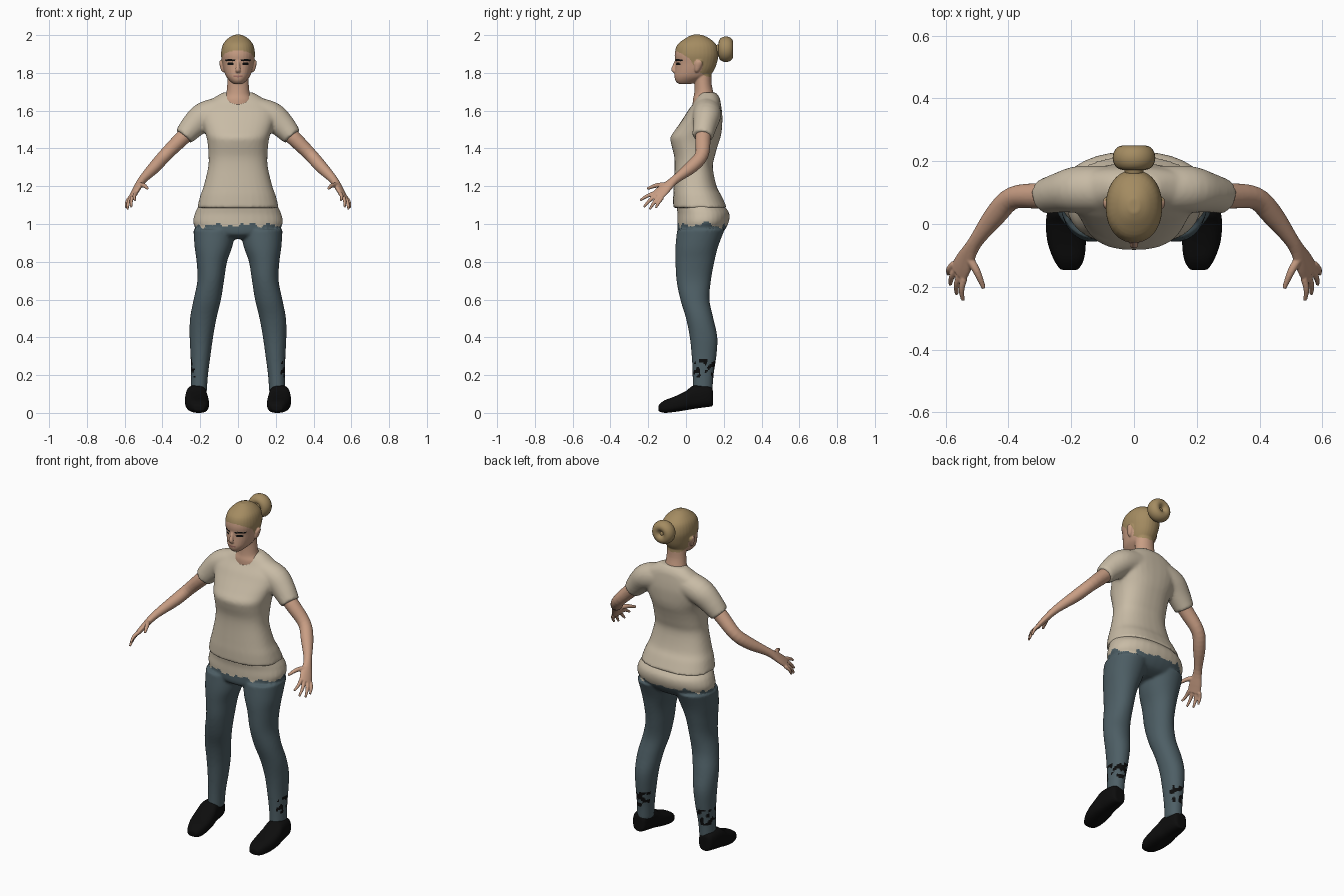
import bpy, bmesh, math
from mathutils import Vector, noise

cube = bpy.data.objects.get("Cube")
if cube:
    bpy.data.objects.remove(cube, do_unlink=True)


def material(name, rgb):
    m = bpy.data.materials.new(name)
    m.use_nodes = True
    m.diffuse_color = (*rgb, 1)
    bsdf = m.node_tree.nodes["Principled BSDF"]
    bsdf.inputs["Base Color"].default_value = (*rgb, 1)
    bsdf.inputs["Roughness"].default_value = 0.8
    return m


BEIGE = material("beige cloth", (0.58, 0.50, 0.38))
SKIN = material("skin", (0.58, 0.34, 0.23))
HAIR = material("blonde hair", (0.37, 0.26, 0.12))
DENIM = material("blue grey denim", (0.075, 0.113, 0.13))
BLACK = material("black", (0.004, 0.004, 0.004))
LIPS = material("lips", (0.36, 0.16, 0.13))


def smooth_rows(rows, steps=4):
    """Catmull-Rom interpolation between rows of numbers."""
    out = []
    for i in range(len(rows) - 1):
        a, b, c, d = (rows[max(i - 1, 0)], rows[i], rows[i + 1], rows[min(i + 2, len(rows) - 1)])
        for k in range(steps):
            t = k / steps
            out.append([q + 0.5 * t * (r - p + t * (2 * p - 5 * q + 4 * r - s + t * (3 * (q - r) + s - p)))
                        for p, q, r, s in zip(a, b, c, d)])
    return out + [list(rows[-1])]


def skin_rings(bm, rings):
    """Bridge rings of points into a closed solid."""
    rings = [[bm.verts.new(p) for p in ring] for ring in rings]
    n = len(rings[0])
    for r0, r1 in zip(rings, rings[1:]):
        for i in range(n):
            j = (i + 1) % n
            bm.faces.new((r0[i], r0[j], r1[j], r1[i]))
    bm.faces.new(rings[0])
    bm.faces.new(rings[-1])


def outline(n, p):
    """Unit superellipse."""
    pts = []
    for i in range(n):
        a = 2 * math.pi * (i + 0.5) / n
        c, s = math.cos(a), math.sin(a)
        pts.append((math.copysign(abs(c) ** (2 / p), c), math.copysign(abs(s) ** (2 / p), s)))
    return pts


def loft(bm, rows, side=1, p=2.0, along_y=False, n=32):
    """Rows are (position, x0, x1, v0, v1), stacked along z or along y."""
    rings = []
    for h, x0, x1, v0, v1 in smooth_rows(rows):
        ring = []
        for c, s in outline(n, p):
            x = side * ((x0 + x1) / 2 + c * (x1 - x0) / 2)
            v = (v0 + v1) / 2 + s * (v1 - v0) / 2
            ring.append((x, h, v) if along_y else (x, v, h))
        rings.append(ring)
    skin_rings(bm, rings)


def body(bm, rows, p=2.0):
    """Symmetrical loft; rows are (z, half width, front, back)."""
    loft(bm, [(z, -w, w, f, b) for z, w, f, b in rows], p=p)


def limb(bm, rows, side=1, across=(0.5, 0.75, -0.35), n=16):
    """Tube through points; rows are (x, y, z, width radius, thickness radius)."""
    pts = smooth_rows(rows)
    rings = []
    for i, (x, y, z, a, b) in enumerate(pts):
        t = (Vector(pts[min(i + 1, len(pts) - 1)][:3]) - Vector(pts[max(i - 1, 0)][:3])).normalized()
        u = Vector(across)
        u = (u - t * u.dot(t)).normalized()
        v = t.cross(u)
        ring = [Vector((x, y, z)) + u * a * c + v * b * s for c, s in outline(n, 2)]
        rings.append([(side * q.x, q.y, q.z) for q in ring])
    skin_rings(bm, rings)


def fuse(name, bm, voxel, smooth, mats, rule=None):
    """Merge the overlapping solids into one smooth skin, then colour its faces."""
    bmesh.ops.recalc_face_normals(bm, faces=bm.faces)
    mesh = bpy.data.meshes.new(name)
    bm.to_mesh(mesh)
    bm.free()
    ob = bpy.data.objects.new(name, mesh)
    bpy.context.collection.objects.link(ob)
    rm = ob.modifiers.new("merge", 'REMESH')
    rm.mode, rm.voxel_size = 'VOXEL', voxel
    sm = ob.modifiers.new("soften", 'SMOOTH')
    sm.factor, sm.iterations = 0.5, smooth
    bpy.context.view_layer.update()
    done = bpy.data.meshes.new_from_object(ob.evaluated_get(bpy.context.evaluated_depsgraph_get()))
    ob.modifiers.clear()
    ob.data = done
    bpy.data.meshes.remove(mesh)
    done.name = name
    done.materials.clear()
    for m in mats:
        done.materials.append(m)
    for f in done.polygons:
        f.use_smooth = True
        f.material_index = rule(f.center) if rule else 0
    return ob


# Shirt: torso and two short sleeves
bm = bmesh.new()
body(bm, [(1.085, .217, -.068, .218), (1.15, .2, -.068, .188), (1.2, .182, -.065, .162),
          (1.3, .158, -.06, .142), (1.36, .156, -.063, .153), (1.42, .16, -.078, .17),
          (1.46, .167, -.082, .183), (1.5, .18, -.056, .19), (1.56, .198, -.015, .193),
          (1.6, .198, .01, .19), (1.64, .172, .04, .184), (1.67, .125, .057, .177),
          (1.697, .08, .078, .158)], p=2.4)
for s in (1, -1):
    limb(bm, [(.08, .11, 1.6, .075, .075), (.175, .11, 1.573, .075, .075),
              (.235, .1, 1.522, .064, .067), (.287, .088, 1.463, .055, .053)], s, (0, 1, 0), 24)
fuse("shirt", bm, .009, 5, [BEIGE])


# Trousers: hips and legs, with ragged cloth edge and dark ankle patches
def trouser_colour(c):
    if c.z > .995 + .03 * noise.noise(c * 22):
        return 1
    if .19 < c.z < .285 and (abs(c.x) > .225 or c.y > .115) and noise.noise(c * 38) > .12:
        return 2
    return 0


bm = bmesh.new()
body(bm, [(.92, .1, .01, .13), (.945, .19, -.04, .185), (1.0, .236, -.045, .223),
          (1.055, .229, -.045, .23), (1.1, .208, -.05, .2), (1.16, .18, -.04, .16)], p=2.2)
for s in (1, -1):
    loft(bm, [(.97, .01, .236, -.047, .205), (.88, .03, .23, -.056, .17), (.8, .058, .219, -.056, .15),
              (.7, .074, .215, -.05, .132), (.6, .09, .235, -.03, .124), (.5, .114, .254, 0, .145),
              (.4, .132, .256, .02, .166), (.3, .146, .251, .03, .161), (.2, .159, .249, .035, .146),
              (.11, .165, .25, .035, .14)], s, 2.1)
fuse("trousers", bm, .008, 4, [DENIM, BEIGE, BLACK], trouser_colour)

# Shoes
bm = bmesh.new()
for s in (1, -1):
    loft(bm, [(.142, .19, .25, .035, .12), (.13, .178, .262, .033, .138), (.09, .17, .272, .028, .145),
              (.035, .164, .277, .02, .143), (0, .157, .281, .014, .116), (-.06, .153, .275, .005, .087),
              (-.115, .16, .255, 0, .066), (-.146, .178, .234, .01, .04)], s, 2.8, True)
fuse("shoes", bm, .006, 2, [BLACK])

# Arms with palm, four fingers and thumb
bm = bmesh.new()
palm_end, knuckle_line = Vector((.557, -.15, 1.15)), Vector((.5, .75, -.35))
tips = [(.545, -.243, 1.125), (.565, -.224, 1.09), (.585, -.193, 1.077), (.592, -.16, 1.085)]
for s in (1, -1):
    limb(bm, [(.22, .097, 1.525, .042, .042), (.3, .09, 1.45, .041, .04), (.385, .083, 1.365, .036, .035),
              (.44, .03, 1.303, .035, .033), (.507, -.06, 1.233, .023, .022),
              (.54, -.12, 1.18, .036, .017), (.558, -.155, 1.147, .038, .013)], s, n=24)
    for k, tip in enumerate(tips):
        root = palm_end + knuckle_line * (k - 1.5) * .021
        mid = root.lerp(Vector(tip), .5) + Vector((.006, 0, .004))
        limb(bm, [(*root, .011, .011), (*mid, .0095, .0095), (*tip, .006, .006)], s)
    limb(bm, [(.53, -.1, 1.205, .014, .014), (.5, -.152, 1.205, .012, .012),
              (.478, -.205, 1.187, .007, .007)], s)
fuse("arms", bm, .004, 2, [SKIN])


# Head: skull, neck, nose and ears; hair and features coloured by region
HAIRLINE = [(-.07, 1.925), (-.02, 1.9), (.02, 1.875), (.05, 1.82), (.1, 1.785), (.25, 1.745)]


def head_colour(c):
    x = abs(c.x)
    ear = x > .07 and ((c.y - .063) / .024) ** 2 + ((c.z - 1.835) / .036) ** 2 < 1
    if not ear:
        for (y0, z0), (y1, z1) in zip(HAIRLINE, HAIRLINE[1:]):
            if y0 <= c.y < y1 and c.z > z0 + (z1 - z0) * (c.y - y0) / (y1 - y0):
                return 1
    if c.y < .02:
        brow = .016 < x < .068 and abs(c.z - 1.868 + .1 * abs(x - .045)) < .005
        eye = ((x - .04) / .018) ** 2 + ((c.z - 1.847) / .007) ** 2 < 1
        if brow or eye:
            return 2
        if (x / .024) ** 2 + ((c.z - 1.782) / .006) ** 2 < 1:
            return 3
    return 0


bm = bmesh.new()
body(bm, [(1.742, .026, -.04, .03), (1.757, .043, -.055, .07), (1.78, .062, -.061, .12),
          (1.81, .074, -.059, .146), (1.85, .083, -.056, .163), (1.9, .09, -.06, .172),
          (1.95, .08, -.045, .16), (1.985, .05, 0, .12), (2.002, .018, .035, .08)], p=2.15)
body(bm, [(1.6, .085, .035, .16), (1.655, .08, .036, .155), (1.69, .063, .043, .147),
          (1.74, .057, .045, .136), (1.8, .055, .04, .135)])
limb(bm, [(0, -.05, 1.862, .009, .01), (0, -.061, 1.838, .01, .01), (0, -.067, 1.815, .014, .011),
          (0, -.05, 1.803, .012, .008)], 1, (1, 0, 0))
for s in (1, -1):
    loft(bm, [(1.803, .07, .08, .05, .062), (1.815, .068, .09, .045, .073), (1.845, .072, .098, .045, .087),
              (1.862, .078, .098, .053, .085), (1.868, .08, .09, .06, .075)], s, n=16)
fuse("head", bm, .004, 3, [SKIN, HAIR, BLACK, LIPS], head_colour)

# Hair bun: a fat ring tied to the back of the head
bpy.ops.mesh.primitive_torus_add(major_radius=.037, minor_radius=.031, major_segments=32, minor_segments=16,
                                 location=(0, .211, 1.925), rotation=(math.pi / 2, 0, 0))
bun = bpy.context.object
bun.name, bun.scale = "hair_bun", (1, 1, 1.25)
bpy.ops.mesh.primitive_uv_sphere_add(segments=24, ring_count=12, radius=1, location=(0, .185, 1.92))
tie = bpy.context.object
tie.name, tie.scale = "hair_bun_root", (.032, .05, .032)
for ob in (bun, tie):
    ob.data.materials.append(HAIR)
    for f in ob.data.polygons:
        f.use_smooth = True
